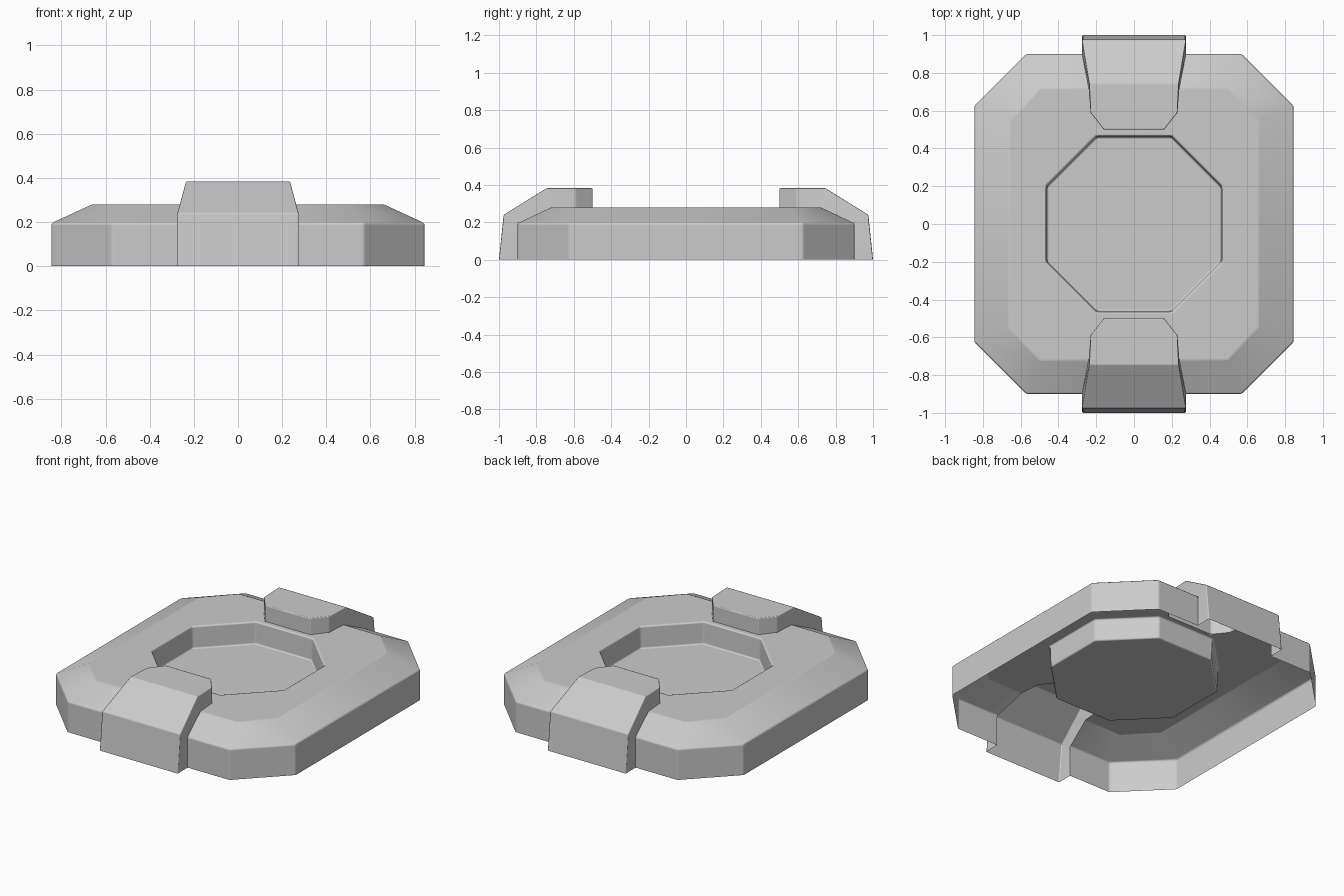
import bpy, bmesh, math

if "Cube" in bpy.data.objects:
    bpy.data.objects.remove(bpy.data.objects["Cube"])


def quarter_part(name, points, faces, bevel):
    """Build one quarter (x > 0, y < 0) of an open shell and mirror it."""
    bm = bmesh.new()
    v = {k: bm.verts.new(co) for k, co in points.items()}
    for f in faces:
        bm.faces.new([v[k] for k in f.split()])
    bmesh.ops.recalc_face_normals(bm, faces=bm.faces)
    bm.normal_update()
    if sum(f.normal.z * f.calc_area() for f in bm.faces) < 0:
        bmesh.ops.reverse_faces(bm, faces=bm.faces)
    for f in bm.faces:
        f.smooth = True
    me = bpy.data.meshes.new(name)
    bm.to_mesh(me)
    bm.free()
    ob = bpy.data.objects.new(name, me)
    bpy.context.collection.objects.link(ob)
    m = ob.modifiers.new("mirror", 'MIRROR')
    m.use_axis = (True, True, False)
    m.merge_threshold = 0.0005
    b = ob.modifiers.new("soft_edges", 'BEVEL')
    b.width = bevel
    b.segments = 2
    b.limit_method = 'ANGLE'
    b.angle_limit = math.radians(20)
    b.harden_normals = True
    return ob


TOP, EAVE, FLOOR = 0.28, 0.195, 0.14

# outline where each clip meets the body (body is open underneath the clip)
seam = {
    "H0": (0, -0.5, TOP), "H1": (0.16, -0.5, TOP), "H2": (0.23, -0.59, TOP),
    "H3": (0.24, -0.72, TOP), "H4": (0.275, -0.9, EAVE), "H5": (0.275, -0.9, 0),
}

# body: chamfered octagonal shell with a recessed octagonal well
body = dict(seam)
pit = [(0, -0.465), (0.2, -0.465), (0.465, -0.2), (0.465, 0)]
for i, (x, y) in enumerate(pit):
    body[f"P{i}"] = (x, y, TOP)
    body[f"F{i}"] = (x * 0.99, y * 0.99, FLOOR)
body["C"] = (0, 0, FLOOR)
top = [(0.5, -0.72), (0.66, -0.55), (0.66, 0)]
eave = [(0.57, -0.9), (0.845, -0.625), (0.845, 0)]
for i in range(3):
    body[f"T{i}"] = (*top[i], TOP)
    body[f"E{i}"] = (*eave[i], EAVE)
    body[f"B{i}"] = (*eave[i], 0)
faces = ["P0 P1 H1 H0", "P1 T0 H3 H2 H1", "P1 P2 T1 T0", "P2 P3 T2 T1",
         "H3 T0 E0 H4", "H4 E0 B0 H5", "C F0 F1 F2 F3"]
faces += [f"T{i} T{i+1} E{i+1} E{i}" for i in range(2)]
faces += [f"E{i} E{i+1} B{i+1} B{i}" for i in range(2)]
faces += [f"F{i} F{i+1} P{i+1} P{i}" for i in range(3)]
quarter_part("body_shell", body, faces, 0.01)

# clips: raised bent tabs at front and back
clip = dict(seam)
ridge = [(0.275, -1.0, 0), (0.275, -0.975, 0.24), (0.237, -0.745, 0.383),
         (0.23, -0.59, 0.383), (0.16, -0.5, 0.383)]
for i, (x, y, z) in enumerate(ridge):
    clip[f"R{i}"] = (x, y, z)
    clip[f"M{i}"] = (0, y, z)
faces = ["M0 R0 R1 M1", "M1 R1 R2 M2", "M2 R2 R3 R4 M4",
         "M4 R4 H1 H0", "R4 R3 H2 H1", "R3 R2 H3 H2",
         "R2 R1 H4 H3", "R1 R0 H5 H4"]
del clip["M3"]
quarter_part("end_clips", clip, faces, 0.006)
